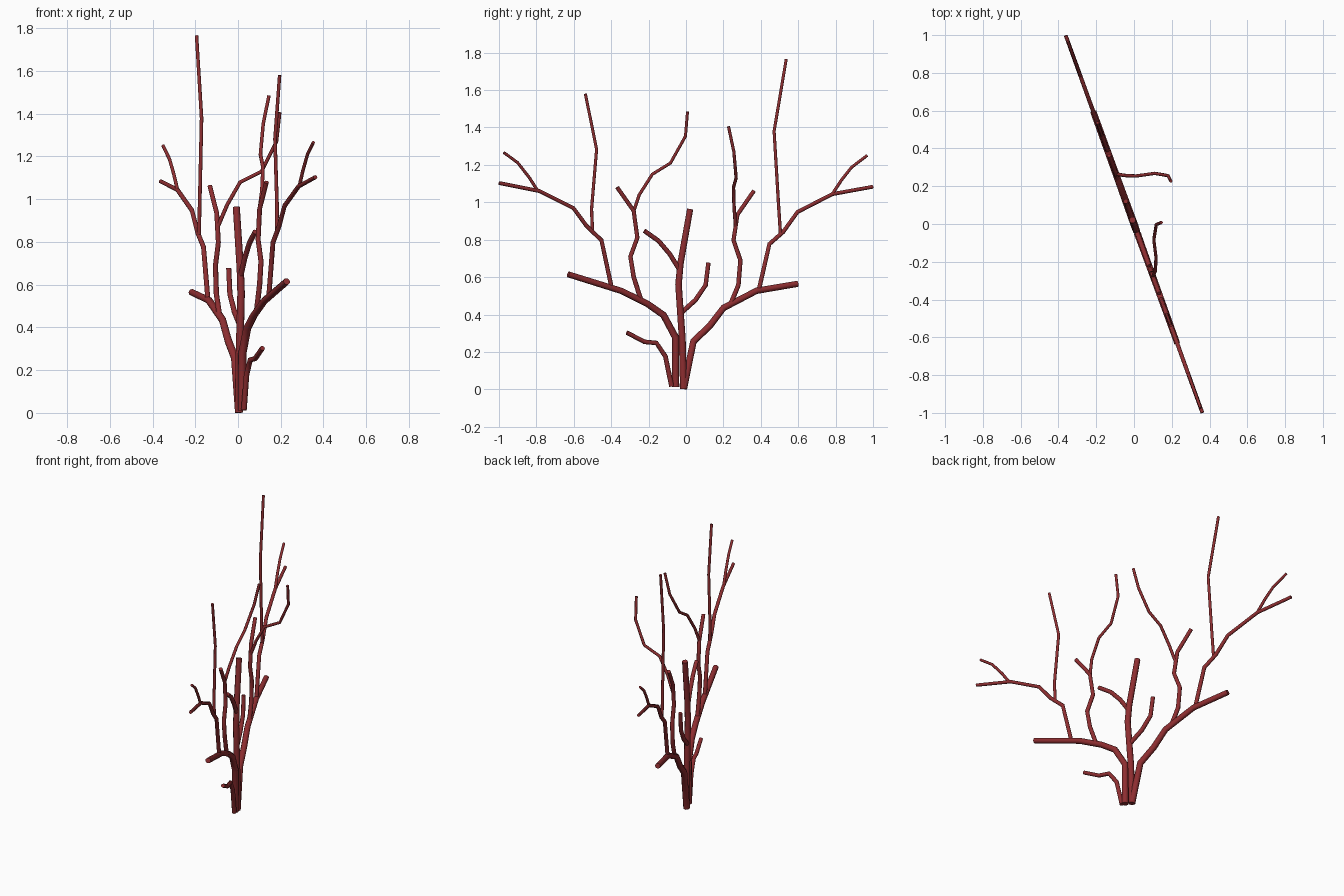
import bpy
import math

SLOPE = -0.362  # the fan lies in one upright plane: x = SLOPE * y

mat = bpy.data.materials.new("dark_red")
mat.diffuse_color = (0.27, 0.027, 0.03, 1)


def branch(name, pts, r0, r1):
    """Tapered eight-sided capped tube; (y, z) points lie in the fan plane."""
    cu = bpy.data.curves.new(name, 'CURVE')
    cu.dimensions = '3D'
    cu.bevel_depth = 1.0
    cu.bevel_resolution = 2
    cu.use_fill_caps = True
    sp = cu.splines.new('POLY')
    sp.points.add(len(pts) - 1)
    for i, p in enumerate(pts):
        if len(p) == 2:
            p = (SLOPE * p[0], p[0], p[1])
        sp.points[i].co = (*p, 1)
        sp.points[i].radius = r0 + (r1 - r0) * i / (len(pts) - 1)
    ob = bpy.data.objects.new(name, cu)
    bpy.context.collection.objects.link(ob)
    bpy.ops.object.select_all(action='DESELECT')
    ob.select_set(True)
    bpy.context.view_layer.objects.active = ob
    bpy.ops.object.convert(target='MESH')
    ob = bpy.context.object
    ob.data.materials.clear()
    ob.data.materials.append(mat)
    # round sides, crisp end caps
    bpy.ops.object.shade_smooth_by_angle(angle=math.radians(60))


# Main stems from the base
branch("centre_stem", [(-.013, .003), (-.02, .27), (-.04, .56), (-.03, .67), (.022, .963)], .02, .0175)
branch("right_stem", [(-.013, .003), (.04, .257), (.126, .338), (.2, .435), (.377, .527), (.596, .564)], .02, .0165)
branch("left_stem", [(-.056, .012), (-.056, .278), (-.12, .397), (-.206, .457), (-.345, .526), (-.63, .615)], .02, .0165)
branch("low_shoot", [(-.077, .016), (-.11, .176), (-.158, .248), (-.222, .254), (-.316, .303)], .014, .012)

# Short shoots on the centre stem
branch("centre_shoot_right", [(-.02, .414), (.05, .477), (.105, .557), (.12, .677)], .0135, .0125)
branch("centre_shoot_left", [(-.035, .64), (-.088, .725), (-.147, .794), (-.222, .847)], .0135, .0125)

# Branches on the right stem
branch("right_inner_branch", [(.238, .455), (.28, .557), (.291, .69), (.254, .797), (.275, .934), (.363, 1.061)], .0135, .0115)
branch("right_outer_branch", [(.388, .525), (.446, .777), (.52, .842), (.596, .948), (.783, 1.044), (.998, 1.083)], .0125, .01)
branch("right_outer_twig", [(.783, 1.045), (.832, 1.12), (.885, 1.187), (.968, 1.25)], .009, .008)
branch("right_tall_twig", [(.505, .83), (.494, 1.0), (.471, 1.38), (.536, 1.766)], .0095, .0085)
branch("right_cross_twig", [(-.095, .265, .87), (-.05, .257, .975), (.01, .254, 1.08),
                            (.11, .268, 1.13), (.18, .256, 1.27), (.195, .227, 1.406)], .0095, .0085)

# Branches on the left stem
branch("left_inner_branch", [(-.243, .485), (-.28, .602), (-.297, .71), (-.26, .811), (-.28, .955), (-.368, 1.08)], .0135, .0115)
branch("left_outer_branch", [(-.398, .545), (-.452, .797), (-.532, .874), (-.602, .969), (-.783, 1.06), (-.999, 1.103)], .0125, .01)
branch("left_outer_twig", [(-.792, 1.06), (-.837, 1.131), (-.90, 1.212), (-.974, 1.266)], .009, .008)
branch("left_tall_twig", [(-.5, .85), (-.505, .963), (-.478, 1.283), (-.538, 1.58)], .0095, .0085)
branch("left_cross_twig", [(.1, -.28, .95), (.112, -.25, 1.04), (.117, -.18, 1.15),
                           (.105, -.083, 1.21), (.118, -.003, 1.353), (.145, .008, 1.485)], .0095, .0085)
